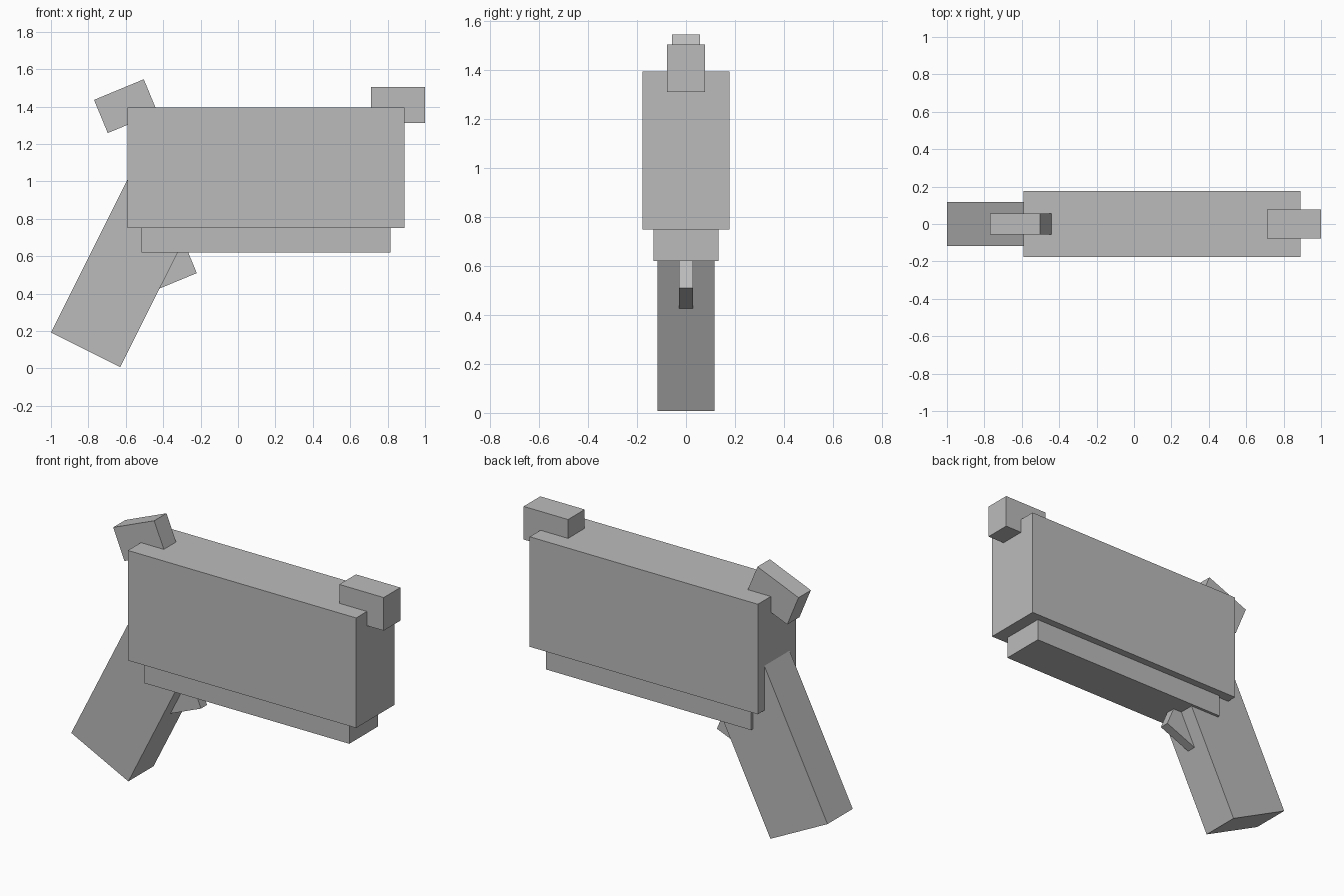
import bpy
import bmesh
from math import radians
from mathutils import Matrix, Vector

if "Cube" in bpy.data.objects:
    bpy.data.objects.remove(bpy.data.objects["Cube"], do_unlink=True)

GREY = (0.5, 0.5, 0.5, 1.0)
grey = bpy.data.materials.new("plain_grey")
grey.use_nodes = True
grey.diffuse_color = GREY
grey.node_tree.nodes["Principled BSDF"].inputs["Base Color"].default_value = GREY


def box(name, centre, size, tilt=0.0):
    """Box centred at (x, z) on the mid-plane, tilted upward toward +x."""
    bm = bmesh.new()
    bmesh.ops.create_cube(bm, size=1.0, matrix=Matrix.Diagonal((*size, 1.0)))
    mesh = bpy.data.meshes.new(name)
    bm.to_mesh(mesh)
    bm.free()
    mesh.materials.append(grey)
    obj = bpy.data.objects.new(name, mesh)
    obj.location = Vector((centre[0], 0.0, centre[1]))
    obj.rotation_euler.y = -radians(tilt)
    bpy.context.collection.objects.link(obj)
    return obj


# Main body and the narrower rail beneath it
box("body", (0.15, 1.072), (1.48, 0.354, 0.645))
box("under_rail", (0.15, 0.70), (1.33, 0.266, 0.16))

# Sights on top: level at the muzzle, tilted at the rear
box("front_sight", (0.855, 1.408), (0.288, 0.154, 0.194))
box("rear_hammer", (-0.60, 1.402), (0.288, 0.114, 0.192), 22.5)

# Slanted grip, running up into the body
box("grip", (-0.566, 0.596), (1.11, 0.234, 0.414), 63.4)

# Trigger, tucked between grip and rail
box("trigger", (-0.374, 0.554), (0.25, 0.056, 0.20), 22.5)
